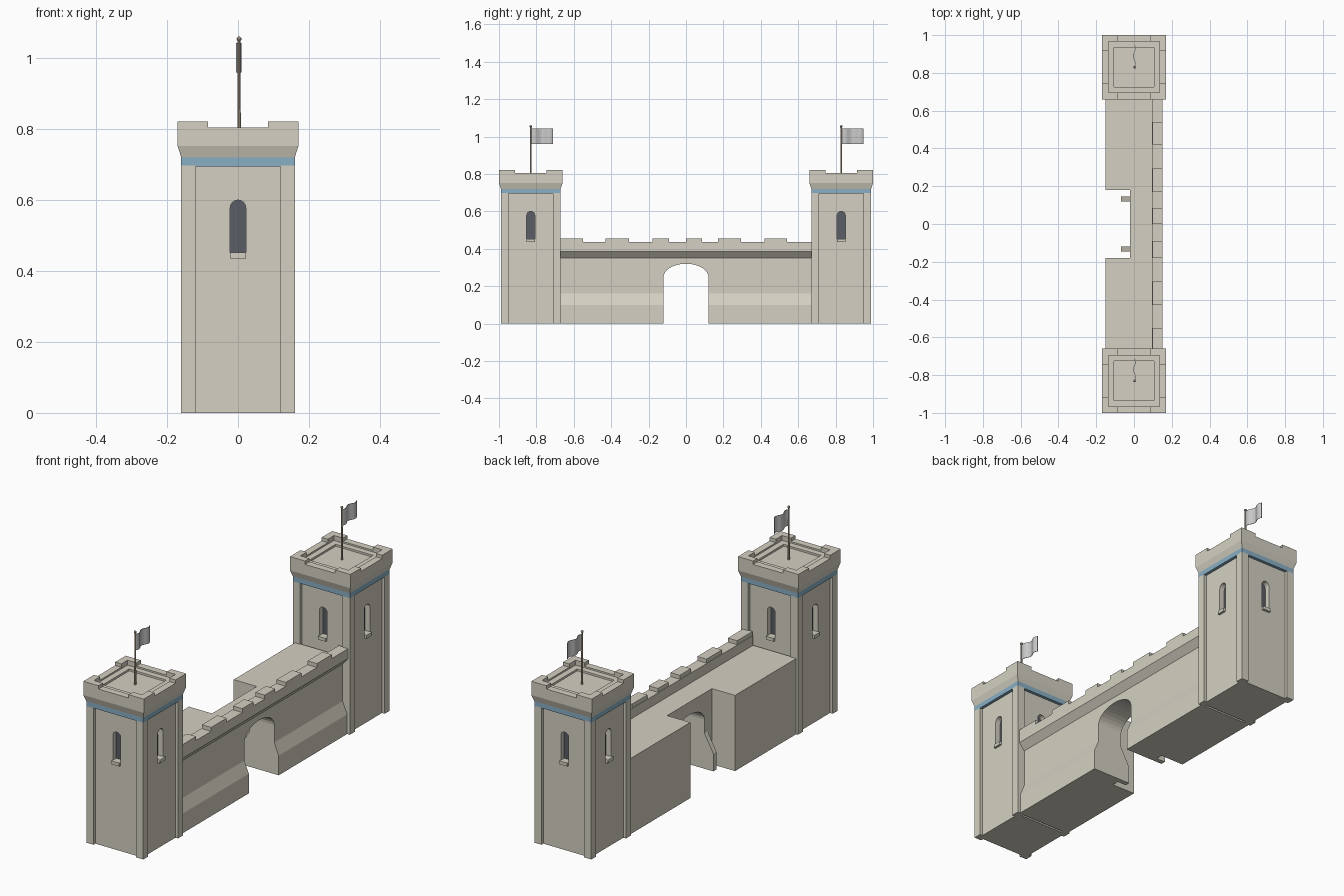
import bpy, bmesh, math
from mathutils import Matrix, Vector

if "Cube" in bpy.data.objects:
    bpy.data.objects.remove(bpy.data.objects["Cube"])


def material(name, rgb):
    m = bpy.data.materials.new(name)
    m.diffuse_color = (*rgb, 1)
    m.use_nodes = True
    m.node_tree.nodes["Principled BSDF"].inputs["Base Color"].default_value = m.diffuse_color
    return m


STONE = material("stone", (0.66, 0.63, 0.54))
BLUE = material("blue_band", (0.25, 0.43, 0.56))
DARK = material("dark_opening", (0.10, 0.11, 0.13))
WOOD = material("pole_wood", (0.50, 0.40, 0.30))


def finish(name, bm, mat=None, matrix=None):
    bmesh.ops.recalc_face_normals(bm, faces=bm.faces)
    if matrix is not None:
        bm.transform(matrix)
    me = bpy.data.meshes.new(name)
    bm.to_mesh(me)
    bm.free()
    if mat:
        me.materials.append(mat)
    ob = bpy.data.objects.new(name, me)
    bpy.context.collection.objects.link(ob)
    return ob


def prism(name, pts, y0, y1, mat=STONE, matrix=None):
    """Outline in x/z, extruded along y."""
    bm = bmesh.new()
    a = [bm.verts.new((x, y0, z)) for x, z in pts]
    b = [bm.verts.new((x, y1, z)) for x, z in pts]
    bm.faces.new(a)
    bm.faces.new(b[::-1])
    for i in range(len(pts)):
        j = (i + 1) % len(pts)
        bm.faces.new((a[i], a[j], b[j], b[i]))
    return finish(name, bm, mat, matrix)


def box(name, x0, x1, y0, y1, z0, z1, mat=STONE, matrix=None):
    return prism(name, [(x0, z0), (x1, z0), (x1, z1), (x0, z1)], y0, y1, mat, matrix)


def square_loft(name, rings, mat, matrix):
    """Square rings given as (half width, z), capped at both ends."""
    bm = bmesh.new()
    loops = [[bm.verts.new((sx * h, sy * h, z)) for sx, sy in
              ((-1, -1), (1, -1), (1, 1), (-1, 1))] for h, z in rings]
    for p, q in zip(loops, loops[1:]):
        for i in range(4):
            j = (i + 1) % 4
            bm.faces.new((p[i], p[j], q[j], q[i]))
    bm.faces.new(loops[0])
    bm.faces.new(loops[-1])
    return finish(name, bm, mat, matrix)


def arch(w, z0, spring, top, n):
    pts = [(-w, z0), (w, z0)]
    for i in range(n + 1):
        t = math.pi * i / n
        pts.append((w * math.cos(t), spring + (top - spring) * math.sin(t)))
    return pts


def cut(ob, cutter):
    mod = ob.modifiers.new("cut", 'BOOLEAN')
    mod.object = cutter
    mod.solver = 'EXACT'
    bpy.context.view_layer.objects.active = ob
    bpy.ops.object.modifier_apply(modifier=mod.name)
    bpy.data.objects.remove(cutter)


def flag(y):
    # pole, finial and waving cloth
    bm = bmesh.new()
    bmesh.ops.create_cone(bm, cap_ends=True, segments=8, radius1=0.005, radius2=0.004,
                          depth=0.27, matrix=Matrix.Translation((0.003, y, 0.915)))
    finish("flag_pole", bm, WOOD)
    bm = bmesh.new()
    bmesh.ops.create_uvsphere(bm, u_segments=8, v_segments=6, radius=0.007,
                              matrix=Matrix.Translation((0.003, y, 1.054)))
    finish("flag_pole_tip", bm, WOOD)
    n = 16
    wave = [(0.12 * i / n, 0.003 + 0.007 * math.sin(3 * math.pi * i / n)) for i in range(n + 1)]
    bm = bmesh.new()
    lo = [bm.verts.new((x, y + d, 0.96)) for d, x in wave]
    hi = [bm.verts.new((x, y + d, 1.043)) for d, x in wave]
    for i in range(n):
        bm.faces.new((lo[i], lo[i + 1], hi[i + 1], hi[i]))
    ob = finish("flag_cloth", bm)
    mod = ob.modifiers.new("thickness", 'SOLIDIFY')
    mod.thickness = 0.002


def tower(y):
    place = Matrix.Translation((0, y, 0))
    core = box("tower_body", -0.145, 0.145, -0.145, 0.145, 0, 0.70, matrix=place)
    window = arch(0.022, 0.45, 0.578, 0.60, 8)
    for k in range(4):
        m = place @ Matrix.Rotation(k * math.pi / 2, 4, 'Z')
        # arched window with sill
        cut(core, prism("window_cutter", window, -0.2, -0.115, matrix=m))
        prism("window_pane", window, -0.117, -0.11, DARK, m)
        box("window_sill", -0.022, 0.022, -0.157, -0.14, 0.435, 0.452, matrix=m)
        # corner pilaster and L-shaped corner merlon
        box("corner_pilaster", 0.12, 0.16, 0.12, 0.16, 0, 0.697, matrix=m)
        bm_pts = [(0.17, 0.17), (0.085, 0.17), (0.085, 0.135),
                  (0.135, 0.135), (0.135, 0.085), (0.17, 0.085)]
        lay = Matrix(((1, 0, 0, 0), (0, 0, 1, 0), (0, 1, 0, 0), (0, 0, 0, 1)))
        ob = prism("corner_merlon", bm_pts, 0.80, 0.822, matrix=m @ lay)
        ob.data.flip_normals()
    square_loft("tower_band", [(0.16, 0.695), (0.16, 0.72)], BLUE, place)
    square_loft("tower_parapet", [(0.16, 0.72), (0.17, 0.752), (0.17, 0.805), (0.135, 0.805),
                                  (0.135, 0.797), (0.105, 0.797), (0.105, 0.787)], STONE, place)
    flag(y)


for side in (-1, 1):
    tower(side * 0.83)

# Wall cross-section: stepped base, corbelled parapet, walkway
front = [(0.145, 0), (0.145, 0.10), (0.12, 0.16), (0.12, 0.35), (0.15, 0.385),
         (0.15, 0.435), (0.095, 0.435), (0.095, 0.385)]
for side in (-1, 1):
    y0, y1 = sorted((side * 0.18, side * 0.675))
    prism("wall_block", [(-0.15, 0)] + front + [(-0.15, 0.385)], y0, y1)
    # sloped foot behind the gate opening
    y0, y1 = sorted((side * 0.12, side * 0.145))
    prism("gate_foot", [(-0.07, 0), (-0.01, 0), (-0.01, 0.18), (-0.02, 0.18), (-0.07, 0.09)], y0, y1)

# Thin gate wall with an arched opening
gate = prism("gate_wall", [(-0.02, 0)] + front + [(-0.02, 0.385)], -0.18, 0.18)
cut(gate, prism("gate_cutter", arch(0.12, -0.1, 0.25, 0.32, 16), -0.3, 0.3,
                matrix=Matrix.Rotation(math.pi / 2, 4, 'Z')))

# Wall merlons
for y0, y1 in ((-0.675, -0.55), (-0.43, -0.305), (-0.18, -0.09),
               (0.0, 0.085), (0.17, 0.295), (0.42, 0.54)):
    box("wall_merlon", 0.098, 0.15, y0, y1, 0.43, 0.455)
